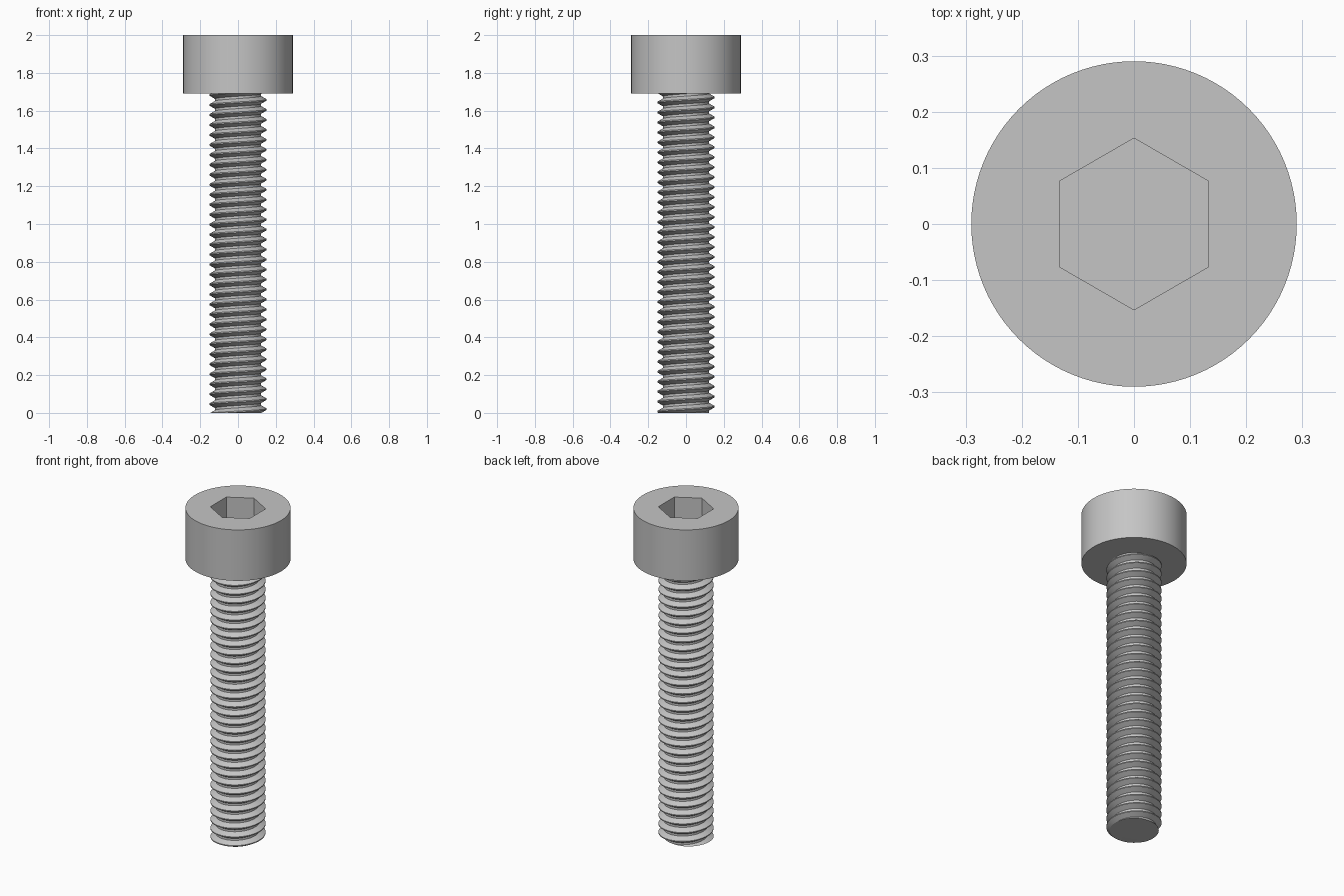
import bpy, bmesh, math

default = bpy.data.objects.get("Cube")
if default:
    bpy.data.objects.remove(default, do_unlink=True)

HEAD_R, HEAD_Z, TOP_Z = 0.29, 1.69, 2.0
SOCKET_R, SOCKET_DEPTH = 0.153, 0.16
CREST_R, ROOT_R, PITCH = 0.152, 0.122, 0.0528
SEGMENTS = 64

steel = bpy.data.materials.new("grey steel")
steel.use_nodes = True
steel.diffuse_color = (0.56, 0.56, 0.56, 1)
steel.node_tree.nodes["Principled BSDF"].inputs["Base Color"].default_value = steel.diffuse_color


def make_object(name, bm):
    bmesh.ops.recalc_face_normals(bm, faces=bm.faces[:])
    mesh = bpy.data.meshes.new(name)
    bm.to_mesh(mesh)
    bm.free()
    mesh.materials.append(steel)
    obj = bpy.data.objects.new(name, mesh)
    bpy.context.collection.objects.link(obj)
    return obj


def activate(obj):
    bpy.ops.object.select_all(action="DESELECT")
    obj.select_set(True)
    bpy.context.view_layer.objects.active = obj


def prism(name, radius, z0, z1, sides):
    """Upright regular prism with a corner on +y."""
    bm = bmesh.new()
    angles = [math.pi / 2 + math.tau * i / sides for i in range(sides)]
    base = bm.faces.new([bm.verts.new((radius * math.cos(a), radius * math.sin(a), z0))
                         for a in angles])
    up = bmesh.ops.extrude_face_region(bm, geom=[base], use_keep_orig=True)
    moved = [g for g in up["geom"] if isinstance(g, bmesh.types.BMVert)]
    bmesh.ops.translate(bm, verts=moved, vec=(0, 0, z1 - z0))
    return make_object(name, bm)


# Cylindrical head with a hexagonal socket
head = prism("head", HEAD_R, HEAD_Z, TOP_Z, 96)
cutter = prism("socket_cutter", SOCKET_R, TOP_Z - SOCKET_DEPTH, TOP_Z + 0.1, 6)
cutter.hide_render = True
cut = head.modifiers.new("socket", "BOOLEAN")
cut.operation, cut.object, cut.solver = "DIFFERENCE", cutter, "EXACT"
activate(head)
bpy.ops.object.modifier_apply(modifier=cut.name)
bpy.data.objects.remove(cutter, do_unlink=True)

# Threaded shank: a V profile wound as a right-hand helix
bm = bmesh.new()
flank, crest = 0.0173, 0.006
tooth = [(0, CREST_R), (crest, CREST_R), (crest + flank, ROOT_R), (PITCH - flank, ROOT_R)]
turns = math.ceil(HEAD_Z / PITCH) + 3
columns = []
for i in range(SEGMENTS + 1):
    a = math.tau * i / SEGMENTS
    lift = PITCH * (i / SEGMENTS - 2) + 0.02 - crest / 2
    columns.append([bm.verts.new((r * math.cos(a), r * math.sin(a), lift + PITCH * k + z))
                    for k in range(turns) for z, r in tooth])
for left, right in zip(columns, columns[1:]):
    for k in range(len(left) - 1):
        bm.faces.new((left[k], right[k], right[k + 1], left[k + 1]))
bmesh.ops.remove_doubles(bm, verts=bm.verts[:], dist=0.0002)

# Trim both ends flat and cap them
for z, direction in ((0, -1), (HEAD_Z, 1)):
    geom = bm.verts[:] + bm.edges[:] + bm.faces[:]
    bmesh.ops.bisect_plane(bm, geom=geom, dist=0.00001, plane_co=(0, 0, z),
                           plane_no=(0, 0, direction), clear_outer=True)
bmesh.ops.holes_fill(bm, edges=[e for e in bm.edges if e.is_boundary], sides=0)
shank = make_object("threaded_shank", bm)

for obj in (head, shank):
    activate(obj)
    bpy.ops.object.shade_smooth_by_angle(angle=math.radians(30))
